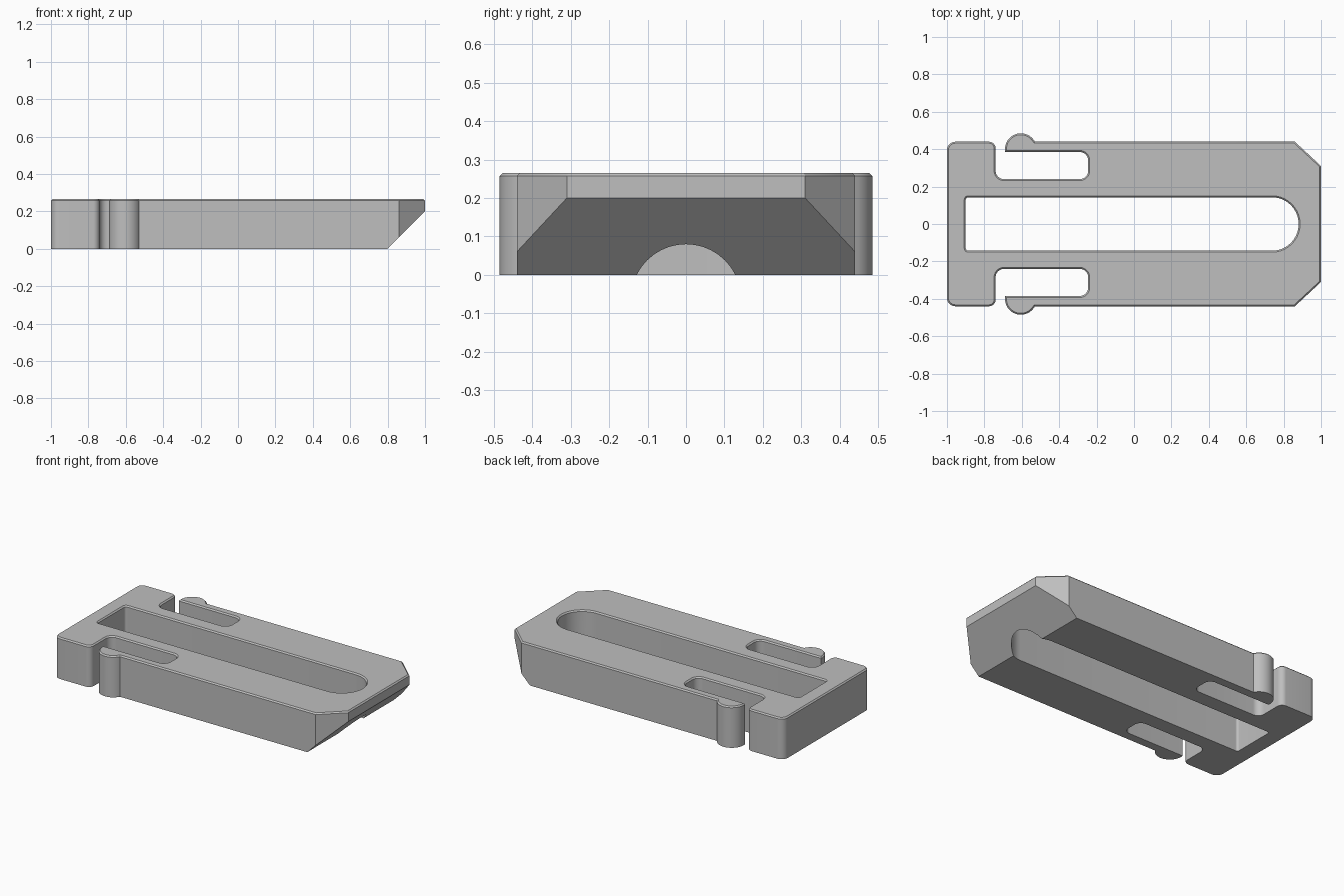
import bpy, bmesh, math
from mathutils import Vector

cube = bpy.data.objects.get("Cube")
if cube:
    bpy.data.objects.remove(cube, do_unlink=True)

HEIGHT = 0.265
RIM = 0.008


def fillet_outline(corners, steps=10):
    """Round each (x, y, radius) corner of a closed outline."""
    out = []
    for i, (x, y, r) in enumerate(corners):
        p = Vector((x, y))
        if r == 0:
            out.append(p)
            continue
        before = (Vector(corners[i - 1][:2]) - p).normalized()
        after = (Vector(corners[(i + 1) % len(corners)][:2]) - p).normalized()
        centre = p + (before + after) * r
        for k in range(steps + 1):
            a = math.pi / 2 * k / steps
            out.append(centre - after * r * math.cos(a) - before * r * math.sin(a))
    clean = []
    for p in out:
        if not clean or (p - clean[-1]).length > 1e-4:
            clean.append(p)
    return clean


# Round catch on the tip of the spring arm
catch = []
end = math.asin(0.04 / 0.085)
for k in range(21):
    a = math.pi + (end - math.pi) * k / 20
    catch.append((-0.605 + 0.085 * math.cos(a), 0.4 + 0.085 * math.sin(a), 0))

# Half outline: centre slot, rear block, arm slot, catch, chamfered nose
half = [(0.88, 0, 0), (0.88, 0.143, 0.143), (-0.9, 0.143, 0.015), (-0.9, 0, 0),
        (-1, 0, 0), (-1, 0.44, 0.045), (-0.74, 0.44, 0.035), (-0.74, 0.24, 0.045),
        (-0.245, 0.24, 0.045), (-0.245, 0.385, 0.045), (-0.69, 0.385, 0)]
half += catch + [(0.86, 0.44, 0), (1, 0.31, 0), (1, 0, 0)]

# Extrude the half outline
bm = bmesh.new()
base = bm.faces.new([bm.verts.new((p.x, p.y, 0)) for p in fillet_outline(half)])
extruded = bmesh.ops.extrude_face_region(bm, geom=[base], use_keep_orig=True)
top = [g for g in extruded["geom"] if isinstance(g, bmesh.types.BMVert)]
bmesh.ops.translate(bm, vec=(0, 0, HEIGHT), verts=top)
bmesh.ops.recalc_face_normals(bm, faces=bm.faces[:])

# Small chamfer on the top rim, leaving the mirror plane alone
rim = [e for e in bm.edges
       if all(v.co.z > HEIGHT - 1e-4 for v in e.verts)
       and any(v.co.y > 1e-4 for v in e.verts)]
bmesh.ops.bevel(bm, geom=rim, offset=RIM, segments=1, affect='EDGES', clamp_overlap=False)

# Sloped underside of the nose
cut = bmesh.ops.bisect_plane(
    bm, geom=bm.verts[:] + bm.edges[:] + bm.faces[:], dist=1e-5,
    plane_co=(0.8, 0, 0), plane_no=(1, 0, -1), clear_outer=True)
open_edges = [e for e in bm.edges if e.is_boundary]
bmesh.ops.holes_fill(bm, edges=open_edges, sides=0)
bmesh.ops.recalc_face_normals(bm, faces=bm.faces[:])

# Open the mirror plane
seam = [f for f in bm.faces if all(abs(v.co.y) < 1e-4 for v in f.verts)]
bmesh.ops.delete(bm, geom=seam, context='FACES')

mesh = bpy.data.meshes.new("clip_body")
bm.to_mesh(mesh)
bm.free()
body = bpy.data.objects.new("clip_body", mesh)
bpy.context.collection.objects.link(body)

# Material
grey = bpy.data.materials.new("light grey plastic")
grey.use_nodes = True
colour = (0.52, 0.52, 0.52, 1)
grey.diffuse_color = colour
grey.node_tree.nodes["Principled BSDF"].inputs["Base Color"].default_value = colour
mesh.materials.append(grey)

# Smooth curved walls, keep sharp edges
bpy.ops.object.select_all(action='DESELECT')
body.select_set(True)
bpy.context.view_layer.objects.active = body
bpy.ops.object.shade_smooth_by_angle(angle=math.radians(30))

mirror = body.modifiers.new("mirror", 'MIRROR')
mirror.use_axis = (False, True, False)
mirror.use_clip = True
mirror.merge_threshold = 0.0005
